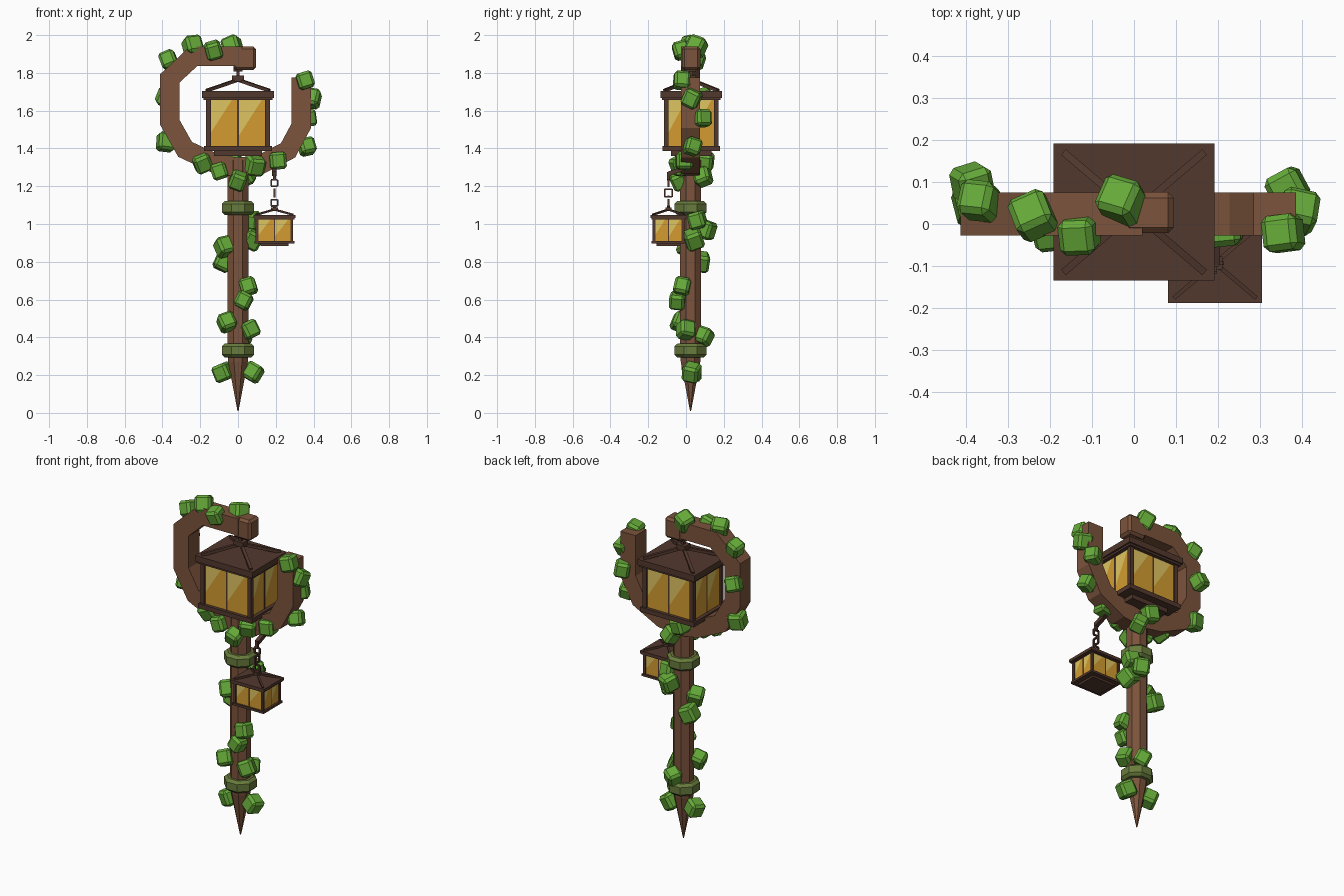
import bpy, bmesh, math, random
from mathutils import Vector, Matrix, Euler

if "Cube" in bpy.data.objects:
    bpy.data.objects.remove(bpy.data.objects["Cube"])

random.seed(4)
YC = 0.024  # depth of the post axis


def mat(name, r, g, b):
    m = bpy.data.materials.new(name)
    m.diffuse_color = (r, g, b, 1)
    m.use_nodes = True
    m.node_tree.nodes["Principled BSDF"].inputs["Base Color"].default_value = m.diffuse_color
    return m


WOOD = mat("wood", 0.20, 0.088, 0.045)
DARK = mat("dark_wood", 0.085, 0.04, 0.027)
LEAF = mat("leaf_green", 0.13, 0.40, 0.04)
MOSS = mat("moss_band", 0.14, 0.20, 0.045)
AMBER = mat("amber", 0.65, 0.33, 0.03)
SHINE = mat("pale_glass", 0.74, 0.56, 0.12)


def finish(name, bm, *mats, recalc=True):
    if recalc:
        bmesh.ops.recalc_face_normals(bm, faces=bm.faces)
    me = bpy.data.meshes.new(name)
    bm.to_mesh(me)
    bm.free()
    for m in mats:
        me.materials.append(m)
    ob = bpy.data.objects.new(name, me)
    bpy.context.collection.objects.link(ob)
    return ob


def box(bm, c, s, rot=None):
    m = Matrix.Translation(c) @ (rot or Matrix()) @ Matrix.Diagonal((*s, 1))
    return bmesh.ops.create_cube(bm, size=1, matrix=m)["verts"]


def rod(bm, a, b, t):
    a, b = Vector(a), Vector(b)
    d = b - a
    box(bm, (a + b) / 2, (t, t, d.length), d.to_track_quat("Z", "Y").to_matrix().to_4x4())


def bevel(ob, w):
    b = ob.modifiers.new("bevel", "BEVEL")
    b.width, b.segments, b.limit_method = w, 1, "ANGLE"


def lathe(name, profile, material, n=8):
    bm = bmesh.new()
    rings = []
    for r, z in profile:
        rings.append([bm.verts.new((r * math.cos((i + .5) * math.tau / n),
                                    YC + r * math.sin((i + .5) * math.tau / n), z)) for i in range(n)])
    for a, b in zip(rings, rings[1:]):
        for i in range(n):
            bm.faces.new((a[i], a[(i + 1) % n], b[(i + 1) % n], b[i]))
    bm.faces.new(rings[0])
    bm.faces.new(rings[-1])
    return finish(name, bm, material)


# Sharpened post and its two mossy bands
lathe("post", [(0.003, 0.01), (0.056, 0.27), (0.060, 0.33), (0.060, 1.34)], WOOD)
for label, z in (("lower", 0.33), ("upper", 1.085)):
    lathe(label + "_band", [(0.075, z - .037), (0.092, z - .022), (0.092, z + .022), (0.075, z + .037)], MOSS)

# Curled crook: square section swept with mitred corners
path = [Vector(p) for p in [(.335, 1.775), (.335, 1.52), (.265, 1.39), (.12, 1.315), (0, 1.30), (-.12, 1.32),
                            (-.28, 1.395), (-.362, 1.54), (-.362, 1.77), (-.235, 1.888), (.02, 1.888)]]
bm = bmesh.new()
rings = []
for i, p in enumerate(path):
    d0 = (p - path[max(i - 1, 0)]).normalized()
    d1 = (path[min(i + 1, len(path) - 1)] - p).normalized()
    t = (d0 + d1).normalized()
    k = 0.051 / max(t.dot(d1 if d1.length else d0), .5)
    nrm = Vector((-t.y, t.x)) * k
    rings.append([bm.verts.new((p.x + s * nrm.x, YC + e * .051, p.y + s * nrm.y))
                  for s, e in ((1, 1), (1, -1), (-1, -1), (-1, 1))])
for a, b in zip(rings, rings[1:]):
    for i in range(4):
        bm.faces.new((a[i], a[(i + 1) % 4], b[(i + 1) % 4], b[i]))
bm.faces.new(rings[0])
bm.faces.new(rings[-1])
finish("crook", bm, WOOD)

bm = bmesh.new()
box(bm, (.035, YC + .003, 1.878), (.12, .098, .125))
bevel(finish("crook_end_block", bm, WOOD), .014)


def lantern(name, cx, cy, hx, hy, z0, k):
    """hx, hy: half size of the roof rim; k: height scale (1 = 0.34 tall body)."""
    Z = lambda z: z0 + z * k
    w = hx * 0.1
    bm = bmesh.new()
    # stacked slabs: foot, base, upper neck rail, roof rim, top nub
    for f, lo, hi in ((.66, 0, .03), (.94, .026, .054), (.95, .296, .315), (1, .308, .344), (.16, .395, .425)):
        box(bm, (cx, cy, (Z(lo) + Z(hi)) / 2), (2 * hx * f, 2 * hy * f, (hi - lo) * k))
    # corner posts and mullions
    bx, by = hx * .87 - w / 2, hy * .87 - w / 2
    for sx in (-1, 0, 1):
        for sy in (-1, 0, 1):
            if sx or sy:
                t = w * 1.3 if sx and sy else w * .5
                box(bm, (cx + sx * bx, cy + sy * by, Z(.18)), (t, t, .27 * k))
            if sx and sy:
                rod(bm, (cx + sx * hx * .87, cy + sy * hy * .87, Z(.346)), (cx, cy, Z(.403)), w * .9)
    finish(name + "_frame", bm, DARK)
    # two panes per side, each split along a diagonal glint
    bm = bmesh.new()
    gx, gy = bx + w * .1, by + w * .1
    for q in range(4):
        ca, sa = round(math.cos(q * math.pi / 2)), round(math.sin(q * math.pi / 2))
        half, depth = (gx, gy) if q % 2 == 0 else (gy, gx)
        P = lambda u, z: bm.verts.new((cx + ca * u * half + sa * depth, cy + sa * u * half - ca * depth, Z(z)))
        for u0, u1 in ((-1, 0), (0, 1)):
            us = u0 + (u1 - u0) * .85
            a = [P(u0, .05), P(u1, .05), P(u1, .31), P(us, .31), P(u0, .10)]
            bm.faces.new(a).material_index = 0
            bm.faces.new((a[4], a[3], P(u0, .31))).material_index = 1
    finish(name + "_glass", bm, AMBER, SHINE, recalc=False)


lantern("large_lantern", 0, YC + .004, .191, .163, 1.36, 1)
lantern("small_lantern", .193, -.093, .112, .095, .883, .48)

# Stem holding the large lantern
bm = bmesh.new()
box(bm, (0, YC + .004, 1.80), (.018, .018, .05))
box(bm, (0, YC + .004, 1.818), (.05, .05, .02))
finish("large_lantern_stem", bm, DARK)

# Peg and chain of square links for the small lantern
bm = bmesh.new()
rod(bm, (.193, 0, 1.30), (.193, -.093, 1.265), .024)
rod(bm, (.193, -.093, 1.275), (.193, -.093, 1.23), .016)
for i, z in enumerate((1.217, 1.164, 1.112)):
    h = .017 if i != 1 else .02
    R = Matrix.Rotation(math.pi / 2 * (i % 2), 3, "Z")
    pts = [Vector((.193, -.093, z)) + R @ Vector((x * h, 0, y * h)) for x, y in ((-1, -1), (1, -1), (1, 1), (-1, 1))]
    for j in range(4):
        rod(bm, pts[j], pts[(j + 1) % 4], .009)
rod(bm, (.193, -.093, 1.14), (.193, -.093, 1.15), .009)
rod(bm, (.193, -.093, 1.08), (.193, -.093, 1.098), .014)
finish("small_lantern_chain", bm, DARK)

# Chunky leaves: bevelled cubes scattered along crook and post
leaves = [
    (-.368, .055, 1.87), (-.24, .02, 1.943), (-.13, -.025, 1.92), (-.03, .055, 1.94), (-.385, .095, 1.67),
    (-.38, .05, 1.435), (-.19, -.01, 1.325), (-.10, -.03, 1.28), (0, -.035, 1.23), (.09, -.03, 1.31),
    (.21, -.01, 1.335), (.365, .035, 1.41), (.39, .03, 1.665), (.365, .085, 1.56), (.355, -.022, 1.76),
    (-.03, .10, 1.33), (.04, .09, 1.25),
    (.07, .06, 1.02), (.04, .105, .97), (.075, .04, .92), (-.07, .01, .88), (-.075, .075, .80),
    (.055, -.02, .67), (.03, -.045, .595), (-.06, -.03, .48), (.06, 0, .44), (.02, .095, .405),
    (-.08, .03, .215), (.08, .03, .215)]
bm = bmesh.new()
for p in leaves:
    e = Euler([random.uniform(-.5, .5) for _ in range(3)])
    s = random.uniform(.082, .094)
    box(bm, p, (s, s, s * 1.05), e.to_matrix().to_4x4())
bevel(finish("leaves", bm, LEAF), .014)
